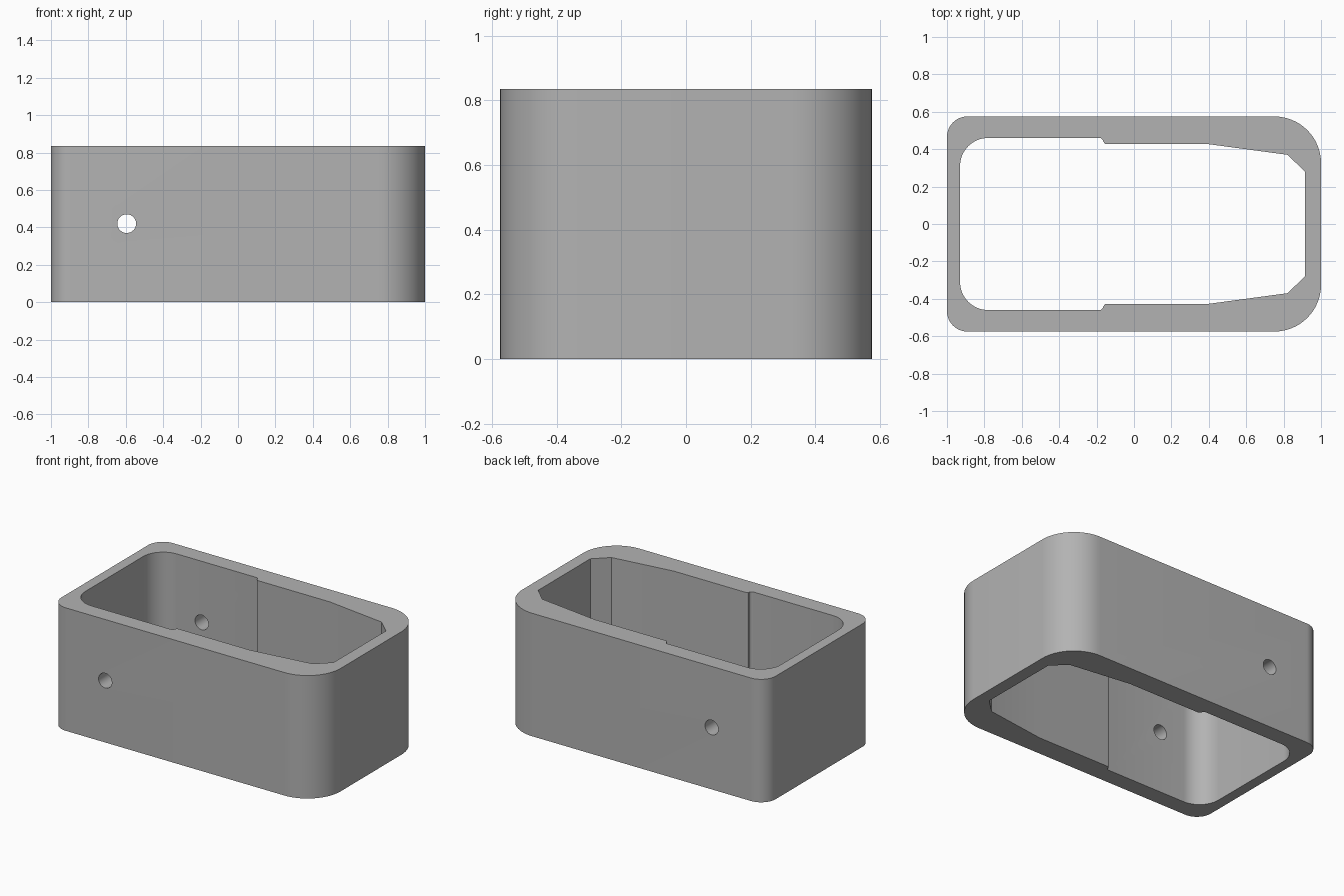
import bpy
import bmesh
from math import cos, sin, pi, radians
from mathutils import Matrix, Vector

HEIGHT = 0.835

cube = bpy.data.objects.get("Cube")
if cube:
    bpy.data.objects.remove(cube, do_unlink=True)

grey = bpy.data.materials.new("plain grey")
grey.use_nodes = True
colour = (0.45, 0.45, 0.45, 1)
grey.diffuse_color = colour
grey.node_tree.nodes["Principled BSDF"].inputs["Base Color"].default_value = colour


def arc(cx, cy, r, start, end, steps=16):
    """Points along an arc, angles in degrees."""
    angles = [radians(start + (end - start) * i / steps) for i in range(steps + 1)]
    return [(cx + r * cos(a), cy + r * sin(a)) for a in angles]


def mirrored(half):
    """Close a half profile by mirroring it across y = 0."""
    return half + [(x, -y) for x, y in reversed(half)]


def add_object(name, bm):
    bmesh.ops.recalc_face_normals(bm, faces=bm.faces)
    mesh = bpy.data.meshes.new(name)
    bm.to_mesh(mesh)
    bm.free()
    mesh.materials.append(grey)
    obj = bpy.data.objects.new(name, mesh)
    bpy.context.collection.objects.link(obj)
    return obj


def prism(name, outline, bottom, top):
    bm = bmesh.new()
    face = bm.faces.new([bm.verts.new((x, y, bottom)) for x, y in outline])
    result = bmesh.ops.extrude_face_region(bm, geom=[face])
    verts = [v for v in result["geom"] if isinstance(v, bmesh.types.BMVert)]
    bmesh.ops.translate(bm, verts=verts, vec=Vector((0, 0, top - bottom)))
    return add_object(name, bm)


# Outer shell: small corners on one end, large corners on the other
outer = mirrored(arc(-0.89, 0.465, 0.11, 180, 90) + arc(0.75, 0.325, 0.25, 90, 0))
sleeve = prism("sleeve", outer, 0, HEIGHT)

# Inner opening: rounded end, small rounded step, tapered chamfered end
inner = mirrored(
    arc(-0.78, 0.31, 0.15, 180, 90)
    + arc(-0.185, 0.44, 0.02, 90, 0, 6)
    + arc(-0.15, 0.44, 0.012, 180, 270, 6)
    + [(0.39, 0.428), (0.82, 0.37), (0.915, 0.28)]
)
opening = prism("opening_cutter", inner, -0.2, HEIGHT + 0.2)

# Pin hole through both long walls
bm = bmesh.new()
bmesh.ops.create_cone(
    bm, cap_ends=True, segments=48, radius1=0.05, radius2=0.05, depth=2,
    matrix=Matrix.Translation((-0.595, 0, 0.42)) @ Matrix.Rotation(pi / 2, 4, "X"),
)
pin_hole = add_object("pin_hole_cutter", bm)

# Cut the opening and the hole, then drop the cutters
bpy.ops.object.select_all(action="DESELECT")
bpy.context.view_layer.objects.active = sleeve
sleeve.select_set(True)
for cutter in (opening, pin_hole):
    cutter.hide_render = True
    mod = sleeve.modifiers.new("cut", "BOOLEAN")
    mod.operation = "DIFFERENCE"
    mod.solver = "EXACT"
    mod.object = cutter
    bpy.ops.object.modifier_apply(modifier=mod.name)
    bpy.data.objects.remove(cutter, do_unlink=True)

bpy.ops.object.shade_smooth_by_angle(angle=radians(20))
